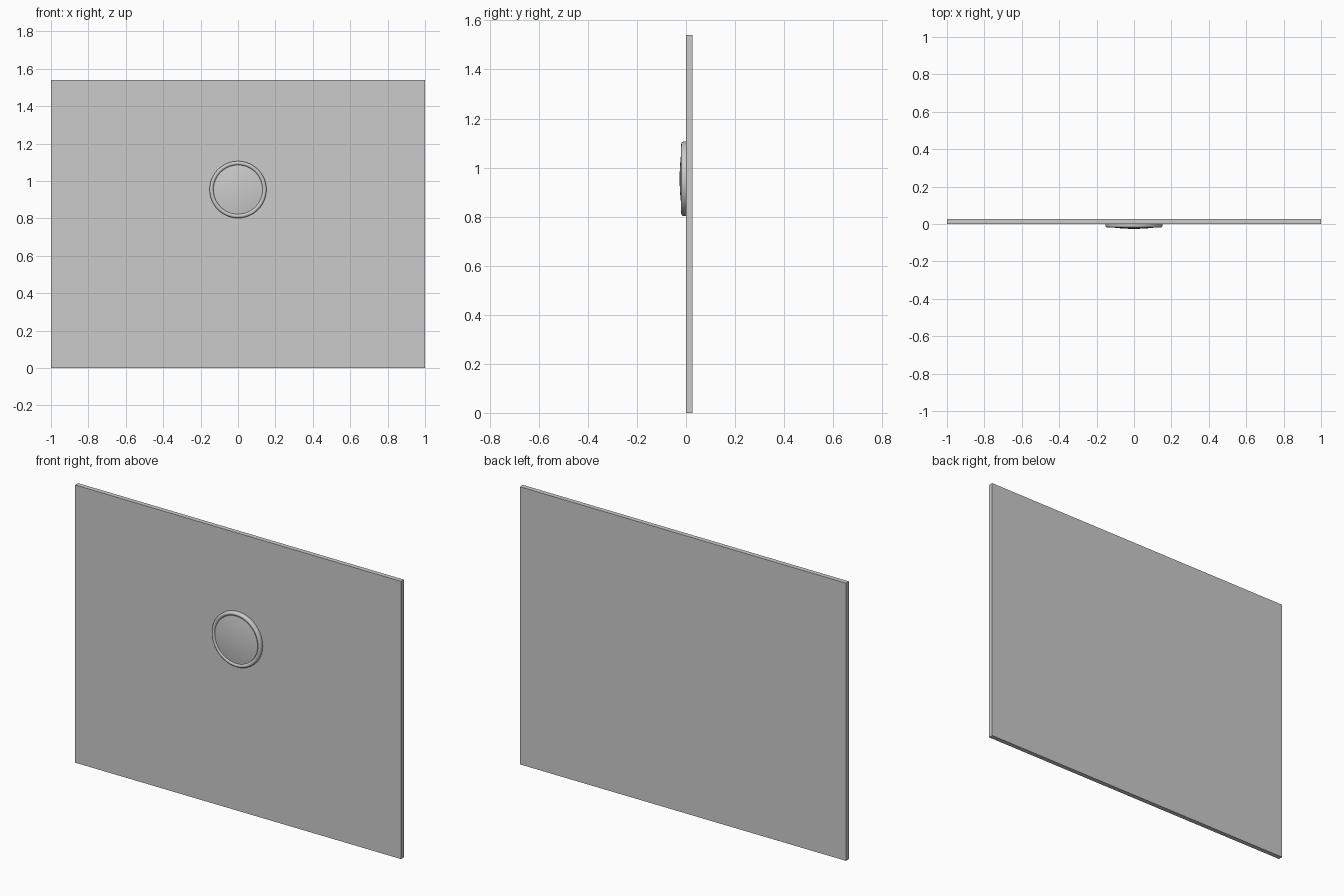
import bpy, bmesh, math

cube = bpy.data.objects.get("Cube")
if cube:
    bpy.data.objects.remove(cube, do_unlink=True)


def make_material(name, value):
    mat = bpy.data.materials.new(name)
    mat.use_nodes = True
    color = (value, value, value, 1)
    mat.diffuse_color = color
    mat.node_tree.nodes["Principled BSDF"].inputs["Base Color"].default_value = color
    return mat


grey = make_material("plain grey", 0.6)


def lathe(name, profile, center_z, steps=96):
    """Spin (radius, y) points about the y axis."""
    bm = bmesh.new()
    verts = [bm.verts.new((r, y, 0)) for r, y in profile]
    edges = [bm.edges.new(pair) for pair in zip(verts, verts[1:])]
    bmesh.ops.spin(bm, geom=verts + edges, cent=(0, 0, 0), axis=(0, 1, 0),
                   angle=math.tau, steps=steps)
    bmesh.ops.remove_doubles(bm, verts=bm.verts, dist=0.00001)
    bmesh.ops.recalc_face_normals(bm, faces=bm.faces)
    mesh = bpy.data.meshes.new(name)
    bm.to_mesh(mesh)
    bm.free()
    obj = bpy.data.objects.new(name, mesh)
    bpy.context.collection.objects.link(obj)
    obj.location.z = center_z
    mesh.materials.append(grey)
    bpy.ops.object.select_all(action="DESELECT")
    obj.select_set(True)
    bpy.context.view_layer.objects.active = obj
    bpy.ops.object.shade_smooth_by_angle(angle=math.radians(35))
    return obj


# Flat rectangular panel
bpy.ops.mesh.primitive_cube_add(size=1, location=(0, 0.013, 0.77))
panel = bpy.context.object
panel.name = "panel"
panel.scale = (2, 0.026, 1.54)
bpy.ops.object.transform_apply(location=False, scale=True)
panel.data.materials.append(grey)

# Rounded rim around the button
rim = [(0.152, 0), (0.152, -0.009)]
for i in range(1, 9):
    a = math.pi * i / 8
    rim.append((0.1415 + 0.0105 * math.cos(a), -0.009 - 0.0105 * math.sin(a)))
rim += [(0.131, 0), (0.152, 0)]
lathe("button_rim", rim, 0.954)

# Shallow domed button face
dome = [(0, 0), (0.131, 0), (0.131, -0.016)]
dome += [(0.131 * (1 - i / 10), -0.026 + 0.010 * (1 - i / 10) ** 2) for i in range(1, 11)]
lathe("button_dome", dome + [(0, 0)], 0.954)
